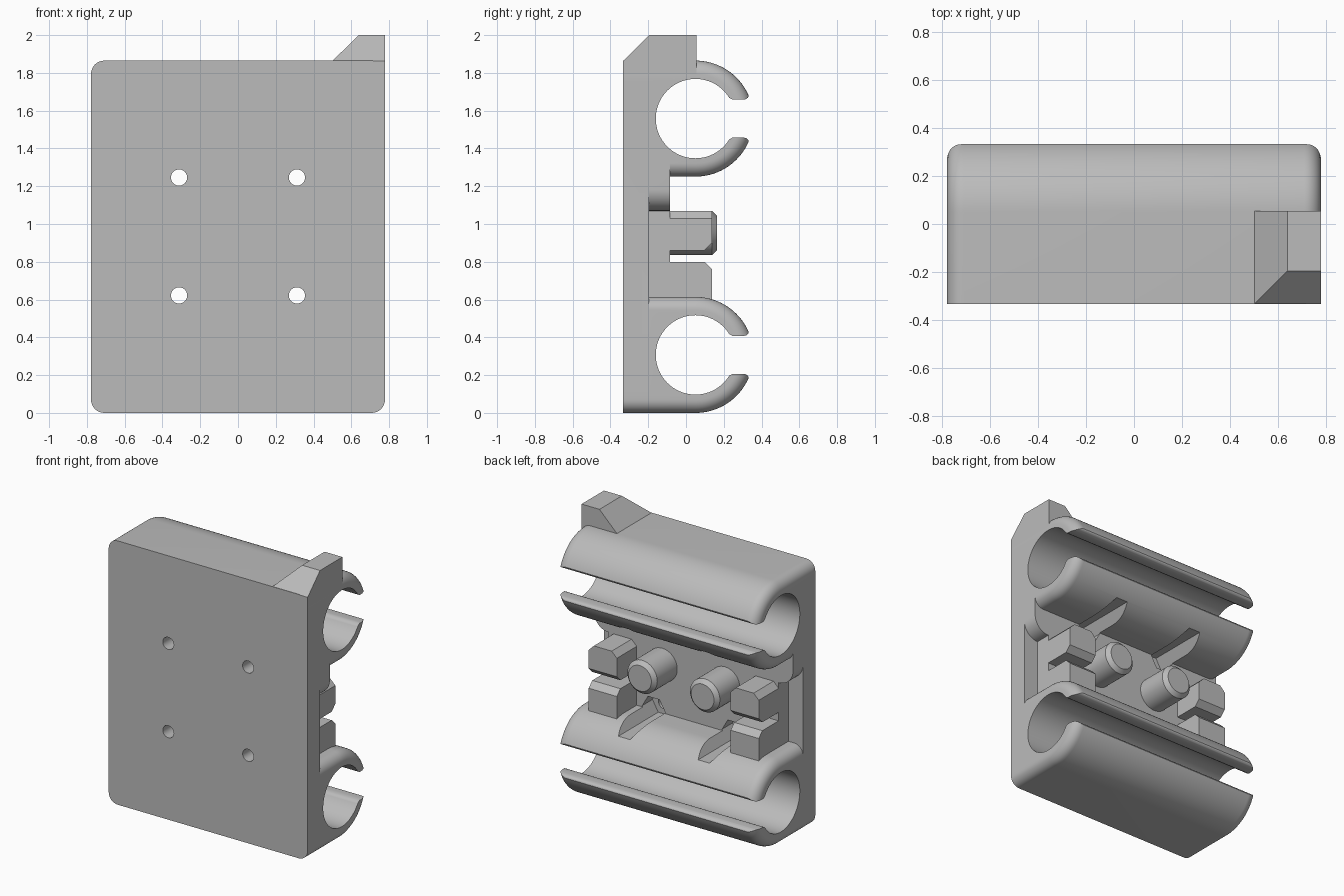
import bpy, bmesh
from math import sin, cos, pi, radians

if "Cube" in bpy.data.objects:
    bpy.data.objects.remove(bpy.data.objects["Cube"], do_unlink=True)

GREY = (0.5, 0.5, 0.5, 1)
mat = bpy.data.materials.new("light grey plastic")
mat.use_nodes = True
mat.diffuse_color = GREY
mat.node_tree.nodes["Principled BSDF"].inputs["Base Color"].default_value = GREY

HALF, FRONT = 0.778, -0.333      # half width, front plane
CY, R, BORE = 0.05, 0.307, 0.21  # clip centre depth, outer and inner radius
CLIPS = (R, 1.558)               # clip centre heights


def loft(name, rings):
    """Skin a row of matching closed loops and cap both ends."""
    bm = bmesh.new()
    loops = [[bm.verts.new(p) for p in ring] for ring in rings]
    for a, b in zip(loops, loops[1:]):
        for i in range(len(a)):
            j = (i + 1) % len(a)
            bm.faces.new((a[i], a[j], b[j], b[i]))
    bm.faces.new(loops[0])
    bm.faces.new(loops[-1])
    bmesh.ops.recalc_face_normals(bm, faces=bm.faces)
    mesh = bpy.data.meshes.new(name)
    bm.to_mesh(mesh)
    bm.free()
    mesh.materials.append(mat)
    ob = bpy.data.objects.new(name, mesh)
    bpy.context.collection.objects.link(ob)
    return ob


def along_x(name, pts, a, b):
    return loft(name, [[(x, y, z) for y, z in pts] for x in (a, b)])


def along_y(name, pts, a, b):
    return loft(name, [[(x, y, z) for x, z in pts] for y in (a, b)])


def circle(u, v, r, n, turn=0.0):
    return [(u + r * cos(turn + 2 * pi * i / n), v + r * sin(turn + 2 * pi * i / n))
            for i in range(n)]


def combine(target, other, operation):
    """Apply a boolean and discard the helper."""
    other.hide_render = True
    mod = target.modifiers.new("join", 'BOOLEAN')
    mod.operation, mod.solver, mod.object = operation, 'EXACT', other
    bpy.context.view_layer.update()
    graph = bpy.context.evaluated_depsgraph_get()
    mesh = bpy.data.meshes.new_from_object(target.evaluated_get(graph))
    target.modifiers.clear()
    target.data = mesh
    bpy.data.objects.remove(other, do_unlink=True)


# Clip blocks: D-shaped section with filleted ends
def clip_block(name, cz, fillet=0.07, steps=8):
    def ring(x, inset):
        r = R - inset
        arc = [(CY + r * sin(pi * i / 48), cz + r * cos(pi * i / 48)) for i in range(49)]
        return [(x, y, z) for y, z in [(FRONT, cz + r)] + arc + [(FRONT, cz - r)]]
    ends = []
    for i in range(steps + 1):
        t = pi / 2 * i / steps
        ends.append((HALF - fillet * (1 - sin(t)), fillet * (1 - cos(t))))
    return loft(name, [ring(-x, d) for x, d in ends[::-1]] + [ring(x, d) for x, d in ends])


body = clip_block("clip_body", CLIPS[0])
combine(body, clip_block("upper_clip", CLIPS[1]), 'UNION')

# Front plate
plate = [(-HALF, 0.1), (HALF, 0.1), (HALF, 1.76), (-HALF, 1.76)]
combine(body, along_y("plate", plate, FRONT, -0.195), 'UNION')

# Raised centre wall, flaring out to full width under the upper clip
TAB_OUT, FLARE = 0.665, HALF - 0.665
side = [(TAB_OUT, 0.56)] + [
    (TAB_OUT + FLARE * sin(pi / 24 * i), 1.07 + FLARE * (1 - cos(pi / 24 * i)))
    for i in range(13)] + [(HALF, 1.33)]
wall = side + [(-x, z) for x, z in side[::-1]]
combine(body, along_y("wall", wall, -0.25, -0.085), 'UNION')

# Bores and the snap-in slots with rounded lips
lip = [(0.1, 0.1), (0.205, 0.13), (0.225, 0.112), (0.247, 0.1), (0.305, 0.1),
       (0.32, 0.104), (0.329, 0.112), (0.333, 0.122), (0.4, 0.122)]
for cz in CLIPS:
    combine(body, along_x("bore", circle(CY, cz, BORE, 96), -1, 1), 'DIFFERENCE')
    slot = [(y, cz + h) for y, h in lip] + [(y, cz - h) for y, h in lip[::-1]]
    combine(body, along_x("slot", slot, -1, 1), 'DIFFERENCE')

# Screw holes with hexagonal access channels
for x in (-0.312, 0.312):
    for z in (0.622, 1.246):
        combine(body, along_y("channel", circle(x, z, 0.09, 6), -0.2, 0.5), 'DIFFERENCE')
        combine(body, along_y("hole", circle(x, z, 0.043, 32), -0.5, 0), 'DIFFERENCE')

# Corner stop: wedge with sloped front and inner side
stop = loft("corner_stop", [
    [(0.5, FRONT, 1.863), (HALF, FRONT, 1.863), (HALF, 0.055, 1.863), (0.5, 0.055, 1.863)],
    [(0.638, -0.195, 2), (HALF, -0.195, 2), (HALF, 0.055, 2), (0.638, 0.055, 2)]])
corner = [(0.69, 1.79), (HALF, 1.79), (HALF, 1.863), (0.69, 1.863)]
parts = [body, stop, along_y("corner_stop_base", corner, FRONT, 0.055)]

# Pegs and paired retaining tabs on both sides
TAB_IN, TIP = 0.445, 0.137
for s, label in ((1, "left"), (-1, "right")):
    peg = [(-0.15, 0.117), (0.138, 0.117), (0.165, 0.09)]
    parts.append(loft(label + "_peg", [
        [(x, y, z) for x, z in circle(s * 0.245, 0.953, r, 48)] for y, r in peg]))

    lower = [(-0.15, 0.55), (TIP, 0.55), (TIP, 0.76), (0.097, 0.8), (-0.15, 0.8)]
    parts.append(along_x(label + "_lower_tab", lower, s * TAB_IN, s * TAB_OUT))

    roof = [(TAB_IN, 0.86), (TAB_OUT, 0.86), (TAB_OUT, 1.03), (TAB_OUT - 0.04, 1.07),
            (TAB_IN + 0.04, 1.07), (TAB_IN, 1.03)]
    upper = along_y(label + "_upper_tab", [(s * x, z) for x, z in roof], -0.15, TIP)
    lead_in = [(0.097, 0.86), (0.087, 0.8), (0.2, 0.8), (0.2, 0.963)]
    combine(upper, along_x("lead_in", lead_in, -1, 1), 'DIFFERENCE')
    parts.append(upper)

# Smooth the curves, keep the edges sharp
bpy.ops.object.select_all(action='DESELECT')
for ob in parts:
    ob.select_set(True)
bpy.context.view_layer.objects.active = body
bpy.ops.object.shade_smooth_by_angle(angle=radians(30))
